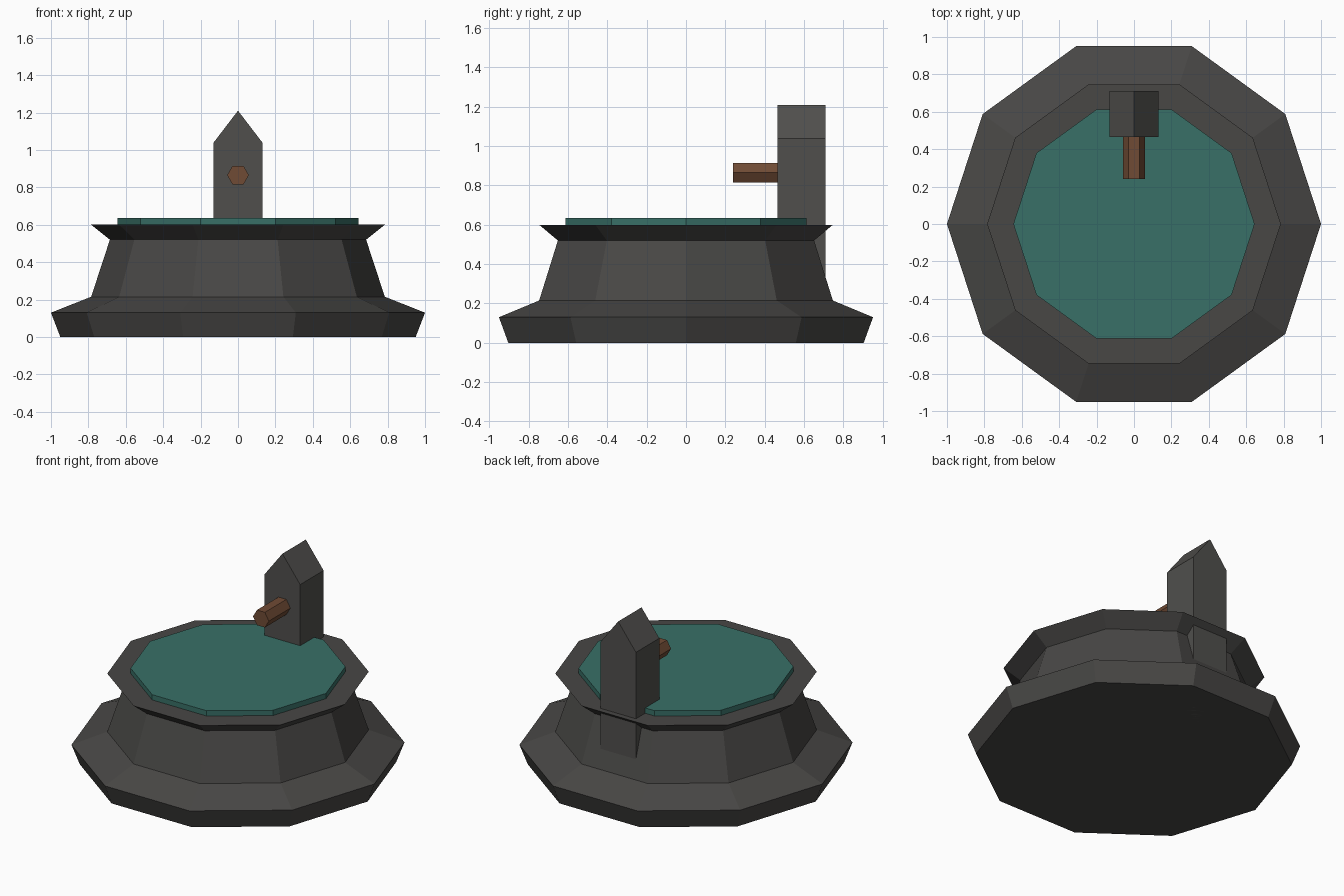
import bpy, bmesh, math
from mathutils import Vector

if "Cube" in bpy.data.objects:
    bpy.data.objects.remove(bpy.data.objects["Cube"])


def material(name, rgb):
    m = bpy.data.materials.new(name)
    m.diffuse_color = (*rgb, 1)
    m.use_nodes = True
    m.node_tree.nodes["Principled BSDF"].inputs["Base Color"].default_value = m.diffuse_color
    return m


stone = material("dark_stone", (0.065, 0.063, 0.06))
post_stone = material("post_stone", (0.08, 0.078, 0.073))
water_mat = material("teal_water", (0.04, 0.16, 0.135))
copper = material("brown_copper", (0.16, 0.07, 0.035))


def loft(name, rings, mat):
    """Skin a stack of equal-length point rings and cap both ends."""
    bm = bmesh.new()
    loops = [[bm.verts.new(p) for p in ring] for ring in rings]
    n = len(loops[0])
    for a, b in zip(loops, loops[1:]):
        for i in range(n):
            j = (i + 1) % n
            bm.faces.new((a[i], a[j], b[j], b[i]))
    bm.faces.new(loops[0][::-1])
    bm.faces.new(loops[-1])
    bmesh.ops.recalc_face_normals(bm, faces=bm.faces)
    mesh = bpy.data.meshes.new(name)
    bm.to_mesh(mesh)
    bm.free()
    mesh.materials.append(mat)
    obj = bpy.data.objects.new(name, mesh)
    bpy.context.collection.objects.link(obj)
    return obj


def polygon(sides, r):
    return [(r * math.cos(math.tau * i / sides), r * math.sin(math.tau * i / sides))
            for i in range(sides)]


def turned(name, profile, mat, sides=10):
    return loft(name, [[Vector((x, y, z)) for x, y in polygon(sides, r)]
                       for r, z in profile], mat)


def extruded_y(name, outline, y0, y1, mat):
    return loft(name, [[Vector((x, y, z)) for x, z in outline] for y in (y0, y1)], mat)


# Ten-sided stone basin with stepped foot, waist and flared rim
turned("basin", [(0.95, 0), (1.0, 0.13), (0.785, 0.215), (0.685, 0.52), (0.785, 0.60)], stone)

# Water disc standing just proud of the rim
turned("water", [(0.645, 0.56), (0.645, 0.635)], water_mat)

# Pointed post running down through the basin to the ground
extruded_y("post", [(-0.13, 0), (0.13, 0), (0.13, 1.04), (0, 1.21), (-0.13, 1.04)],
           0.465, 0.71, post_stone)

# Hexagonal spout facing forward
extruded_y("spout", [(x, z + 0.865) for x, z in polygon(6, 0.058)], 0.24, 0.50, copper)
